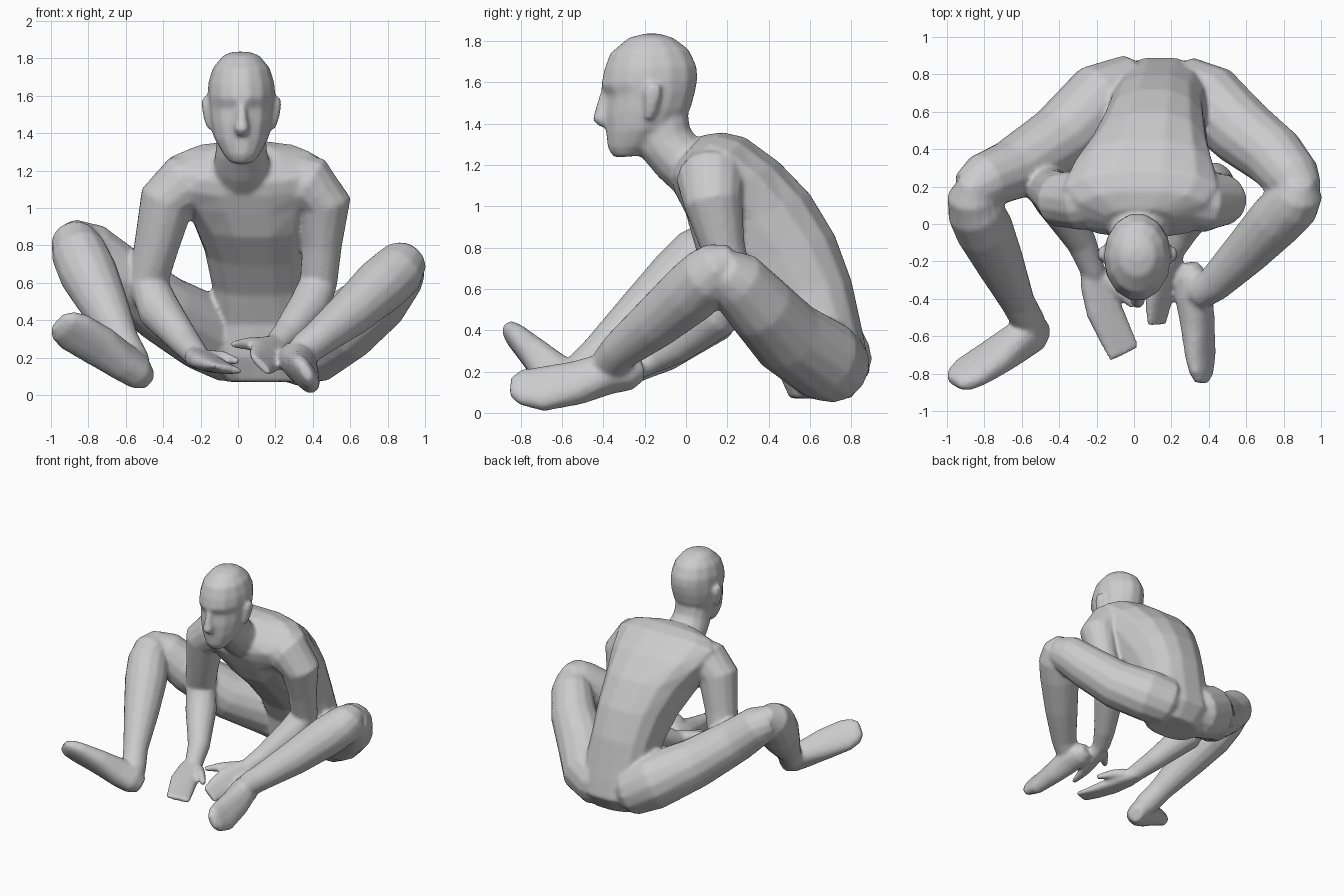
import bpy, bmesh, math
from mathutils import Vector as V

SIDES = 14
parts = []


def skin(name, rings):
    # Joins a row of rings into one closed part
    bm = bmesh.new()
    rows = [[bm.verts.new(p) for p in r] for r in rings]
    for a, b in zip(rows, rows[1:]):
        for i in range(len(a)):
            j = (i + 1) % len(a)
            bm.faces.new((a[i], a[j], b[j], b[i]))
    bm.faces.new(rows[0])
    bm.faces.new(rows[-1])
    bmesh.ops.recalc_face_normals(bm, faces=bm.faces[:])
    me = bpy.data.meshes.new(name)
    bm.to_mesh(me)
    bm.free()
    ob = bpy.data.objects.new(name, me)
    bpy.context.collection.objects.link(ob)
    parts.append(ob)


def ring(c, u, v, p=2.0):
    # Superellipse ring around c with half axes u and v
    pts = []
    for i in range(SIDES):
        a = 2 * math.pi * i / SIDES
        cs, sn = math.cos(a), math.sin(a)
        pts.append(c + u * math.copysign(abs(cs) ** (2 / p), cs)
                   + v * math.copysign(abs(sn) ** (2 / p), sn))
    return pts


def profile_part(name, stations, p=2.0):
    # Station: front y, z, back y, z, left x, right x
    rings = []
    for yf, zf, yb, zb, xl, xr in stations:
        x = (xl + xr) / 2
        f, b = V((x, yf, zf)), V((x, yb, zb))
        rings.append(ring((f + b) / 2, V(((xr - xl) / 2, 0, 0)), (b - f) / 2, p))
    skin(name, rings)


def limb(name, stations, up=(0.2, 1, 0.1), p=2.0):
    # Station: x, y, z, half width, optional half thickness (along up)
    c = [V(s[:3]) for s in stations]
    rings = []
    for i, s in enumerate(stations):
        t = (c[min(i + 1, len(c) - 1)] - c[max(i - 1, 0)]).normalized()
        u = V(up).cross(t).normalized()
        rings.append(ring(c[i], u * s[3], t.cross(u) * s[-1], p))
    skin(name, rings)


# Torso, neck and head
profile_part("torso", [
    (.50, .07, .80, .07, -.06, .38), (.44, .20, .895, .20, -.15, .43),
    (.41, .38, .87, .34, -.13, .41), (.33, .53, .805, .64, -.14, .38),
    (.20, .69, .725, .86, -.18, .39), (.06, .84, .605, 1.06, -.25, .41),
    (-.01, .97, .455, 1.215, -.35, .45), (-.055, 1.06, .29, 1.335, -.41, .48),
    (-.075, 1.13, .18, 1.36, -.32, .41), (-.07, 1.18, .08, 1.345, -.16, .22)], 2.4)
profile_part("neck", [
    (-.06, 1.07, .12, 1.32, -.15, .20), (-.135, 1.14, .05, 1.34, -.13, .17),
    (-.22, 1.24, .02, 1.38, -.12, .155), (-.27, 1.34, .01, 1.47, -.11, .15)])
profile_part("head", [
    (-.35, 1.235, -.22, 1.245, -.04, .08), (-.38, 1.28, -.13, 1.30, -.08, .12),
    (-.39, 1.36, -.03, 1.39, -.13, .165), (-.395, 1.45, .025, 1.47, -.15, .185),
    (-.385, 1.53, .05, 1.56, -.16, .195), (-.415, 1.585, .06, 1.62, -.163, .2),
    (-.40, 1.66, .055, 1.68, -.16, .195), (-.37, 1.74, .015, 1.76, -.135, .17),
    (-.28, 1.815, -.06, 1.815, -.08, .115), (-.20, 1.835, -.13, 1.835, -.03, .06)])
limb("nose", [(.02, -.385, 1.57, .02, .025), (.02, -.405, 1.48, .03, .03),
              (.02, -.405, 1.425, .042, .05), (.02, -.39, 1.395, .03, .03)], (0, 1, 0))
for side, name in ((-1, "right_ear"), (1, "left_ear")):
    limb(name, [(.018 + side * x, y, z, w, d) for x, y, z, w, d in (
        (.165, -.18, 1.42, .016, .02), (.178, -.17, 1.48, .024, .034),
        (.19, -.16, 1.55, .024, .044), (.195, -.155, 1.59, .016, .03))], (0, 1, 0))

# Arms
limb("right_arm", [
    (-.14, .13, 1.19, .12), (-.28, .13, 1.13, .165), (-.38, .13, 1.04, .15),
    (-.435, .17, .80, .122), (-.48, .21, .60, .112), (-.42, .13, .45, .117),
    (-.28, -.10, .28, .082), (-.22, -.25, .21, .067), (-.20, -.30, .20, .05)])
limb("left_arm", [
    (.20, .13, 1.20, .12), (.37, .12, 1.125, .167), (.465, .13, 1.02, .143),
    (.45, .18, .80, .107), (.43, .23, .60, .102), (.38, .15, .47, .112),
    (.26, -.04, .32, .082), (.20, -.15, .26, .067), (.18, -.20, .25, .05)])

# Hands and thumbs
limb("right_hand", [
    (-.23, -.22, .21, .06, .055), (-.20, -.32, .19, .09, .055),
    (-.16, -.46, .17, .10, .047), (-.10, -.59, .15, .095, .034),
    (-.05, -.695, .14, .09, .018)], (.2, 0, 1), 2.6)
limb("left_hand", [
    (.22, -.12, .27, .055, .055), (.18, -.22, .24, .085, .055),
    (.15, -.33, .21, .10, .047), (.13, -.44, .18, .088, .034),
    (.12, -.54, .16, .07, .018)], (.7, 0, .7), 2.6)
limb("right_thumb", [(-.15, -.29, .20, .042), (-.08, -.36, .20, .036),
                     (0, -.44, .18, .02)], (0, 0, 1))
limb("left_thumb", [(.14, -.21, .27, .042), (.06, -.29, .275, .036),
                    (-.03, -.38, .27, .02)], (0, 0, 1))

# Thighs
limb("right_thigh", [
    (.08, .71, .22, .13), (-.02, .71, .25, .195), (-.17, .66, .33, .21),
    (-.40, .45, .46, .187), (-.65, .29, .65, .165), (-.80, .23, .78, .15),
    (-.88, .17, .82, .12)])
limb("left_thigh", [
    (.18, .71, .22, .13), (.28, .71, .23, .185), (.40, .66, .26, .20),
    (.58, .49, .37, .187), (.75, .36, .51, .17), (.85, .24, .64, .152),
    (.90, .16, .69, .115)])

# Lower legs
limb("right_shin", [
    (-.86, .24, .88, .07), (-.87, .15, .82, .13), (-.85, .07, .76, .15),
    (-.80, -.03, .65, .157), (-.72, -.20, .49, .132), (-.62, -.42, .29, .092),
    (-.56, -.53, .18, .09), (-.52, -.57, .11, .06)])
limb("left_shin", [
    (.89, .24, .755, .07), (.88, .17, .71, .13), (.85, .11, .66, .148),
    (.76, .02, .58, .15), (.60, -.15, .435, .127), (.43, -.32, .30, .097),
    (.35, -.37, .24, .09), (.30, -.38, .22, .06)])

# Feet
limb("right_foot", [
    (-.48, -.55, .08, .05, .06), (-.53, -.58, .12, .085, .10),
    (-.62, -.63, .18, .097, .105), (-.74, -.71, .26, .117, .08),
    (-.87, -.79, .335, .122, .06), (-.93, -.83, .37, .10, .05),
    (-.965, -.85, .39, .06, .025)], (-.1, .78, .58), 2.4)
limb("left_foot", [
    (.29, -.21, .21, .05, .05), (.30, -.27, .20, .087, .085),
    (.32, -.38, .19, .097, .10), (.34, -.53, .145, .11, .08),
    (.355, -.70, .115, .118, .06), (.36, -.80, .125, .095, .045),
    (.36, -.85, .13, .05, .025)], (.85, 0, .5), 2.4)

# Fuse all parts into one skin and soften the seams
body = parts[0]
bpy.ops.object.select_all(action='DESELECT')
for ob in parts:
    ob.select_set(True)
bpy.context.view_layer.objects.active = body
bpy.ops.object.join()
body.name = "seated_figure"
fuse = body.modifiers.new("fuse", 'REMESH')
fuse.mode = 'VOXEL'
fuse.voxel_size = 0.013
fuse.use_smooth_shade = True
soften = body.modifiers.new("soften", 'SMOOTH')
soften.factor = 0.5
soften.iterations = 7
